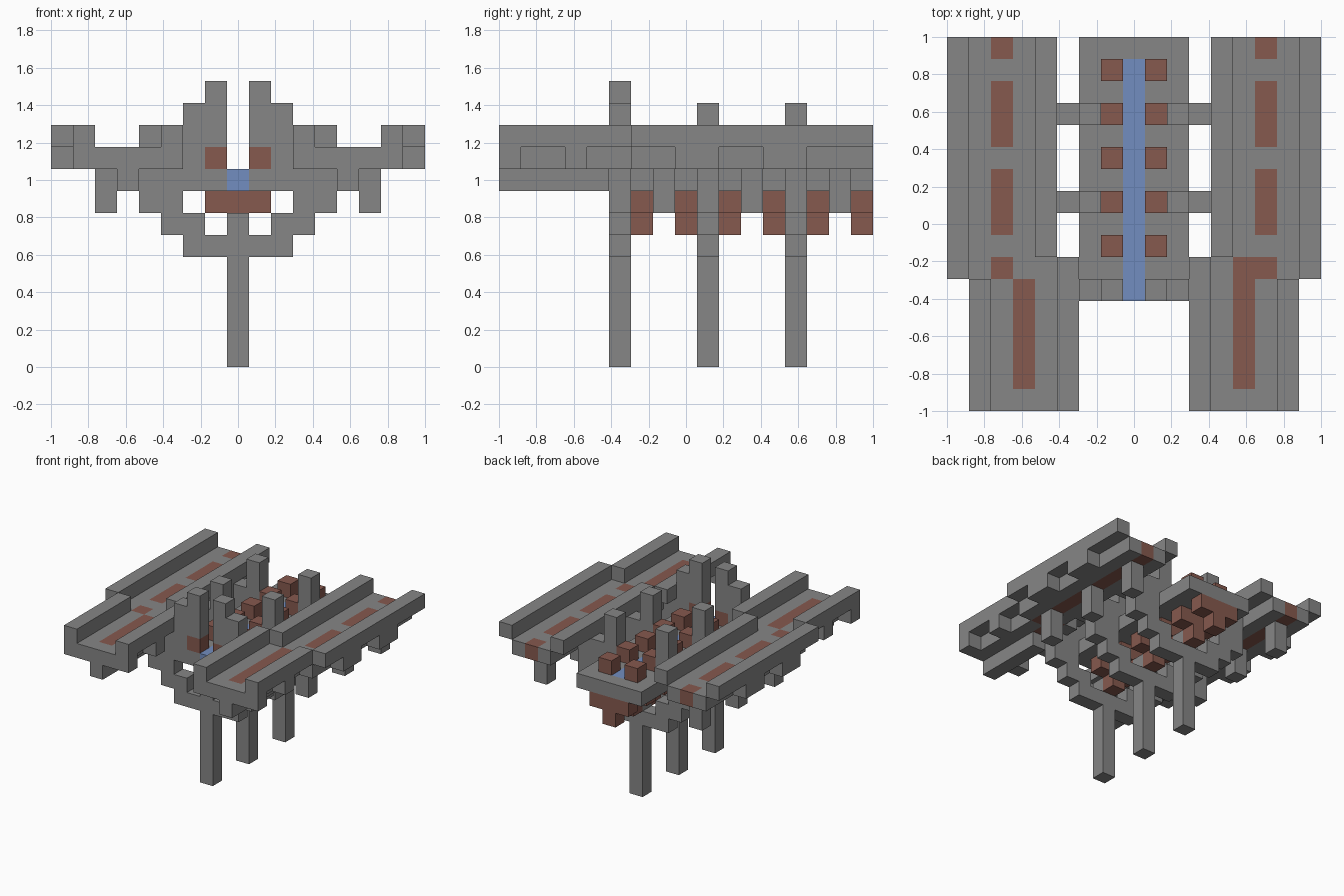
import bpy, bmesh
from mathutils import Vector

if "Cube" in bpy.data.objects:
    bpy.data.objects.remove(bpy.data.objects["Cube"])

U = 2 / 17  # edge of one building block


def material(name, rgb):
    m = bpy.data.materials.new(name)
    m.use_nodes = True
    m.diffuse_color = (*rgb, 1)
    m.node_tree.nodes["Principled BSDF"].inputs["Base Color"].default_value = (*rgb, 1)
    return m


stone = material("grey_stone", (0.24, 0.24, 0.24))
brick = material("red_brick", (0.24, 0.10, 0.077))
water = material("blue_inlay", (0.17, 0.27, 0.53))

cells = {}  # block position -> (part, material)


def fill(part, mat, x, y, z):
    """Fill an inclusive range of blocks; a plain number means one layer."""
    def span(v):
        return range(v[0], v[1] + 1) if isinstance(v, tuple) else (v,)
    for i in span(x):
        for j in span(y):
            for k in span(z):
                cells[i, j, k] = (part, mat)


def pair(part, mat, x, y, z):
    """Fill a range on the left and its mirror on the right."""
    fill("left_" + part, mat, x, y, z)
    m = (-x[1], -x[0]) if isinstance(x, tuple) else -x
    fill("right_" + part, mat, m, y, z)


# Central deck with its inlaid strip
fill("deck", stone, (-2, 2), (5, 16), 8)
fill("deck_inlay", water, 0, (5, 15), 8)

# Cross ribs below the deck
for j in range(6, 17, 2):
    fill("deck_ribs", brick, (-1, 1), j, 7)
    fill("deck_ribs", brick, 0, j, 6)

# Channel floors, one block thick
pair("channel_floor", stone, (4, 6), (0, 6), 9)
pair("channel_floor", stone, (5, 7), (6, 16), 9)

# Channel side walls
pair("outer_wall", stone, 7, (0, 5), 10)
pair("outer_wall", stone, 8, (6, 16), 10)
pair("inner_wall", stone, 3, (0, 6), 10)
pair("inner_wall", stone, 4, (7, 16), 10)

# Teeth below the walls
for j in (0, 3):
    pair("wall_teeth", stone, 7, j, 9)
    pair("wall_teeth", stone, 3, j, 9)
for j in (8, 12):
    pair("wall_teeth", stone, 8, (j, j + 1), 9)
    pair("wall_teeth", stone, 4, (j, j + 1), 9)

# Brick strips in the channel floors
pair("floor_strip", brick, 5, (1, 5), 9)
pair("floor_strip", brick, 6, 6, 9)
fill("left_floor_strip", brick, 5, 6, 9)
for j in ((8, 10), (12, 14), 16):
    pair("floor_strip", brick, 6, j, 9)

# Keel and hangers below the channels
pair("channel_keel", stone, 5, (0, 4), 8)
for j in (7, 11, 15):
    pair("hanger", stone, 6, j, (7, 8))

# Three legs, each with a stepped arch and a pair of posts
for j in (5, 9, 13):
    fill("leg", stone, 0, j, (0, 6))
    fill("arch_base", stone, (-2, -1), j, 5)
    fill("arch_base", stone, (1, 2), j, 5)
    pair("arch", stone, (2, 3), j, 6)
    pair("arch", stone, (3, 4), j, 7)
    pair("arch", stone, (3, 4), j, 8)
    pair("arch", stone, 3, j, 9)
    pair("post", stone, 2, j, (9, 11))

# Brick studs on the deck, the front ones carrying the towers
for j in range(5, 16, 2):
    pair("studs", brick, 1, j, 9)
pair("tower", stone, 1, 5, (10, 12))

# Build one mesh per part, keeping only the exposed block faces
AXES = [Vector(a) for a in ((1, 0, 0), (0, 1, 0), (0, 0, 1))]
parts = {}
for pos, (part, mat) in cells.items():
    parts.setdefault(part, (mat, []))[1].append(pos)

for part, (mat, blocks) in parts.items():
    bm = bmesh.new()
    for pos in blocks:
        centre = Vector(pos)
        for a in range(3):
            for sign in (1, -1):
                n = AXES[a] * sign
                if tuple(int(c) for c in centre + n) in cells:
                    continue
                s, t = AXES[(a + 1) % 3] / 2, AXES[(a + 2) % 3] / 2 * sign
                mid = centre + n / 2 + Vector((0, -8, 0.5))
                ring = (mid - s - t, mid + s - t, mid + s + t, mid - s + t)
                bm.faces.new([bm.verts.new(p * U) for p in ring])
    bmesh.ops.remove_doubles(bm, verts=bm.verts, dist=U / 100)
    bmesh.ops.dissolve_limit(bm, angle_limit=0.01, verts=bm.verts, edges=bm.edges)
    mesh = bpy.data.meshes.new(part)
    bm.to_mesh(mesh)
    bm.free()
    mesh.materials.append(mat)
    bpy.context.collection.objects.link(bpy.data.objects.new(part, mesh))
